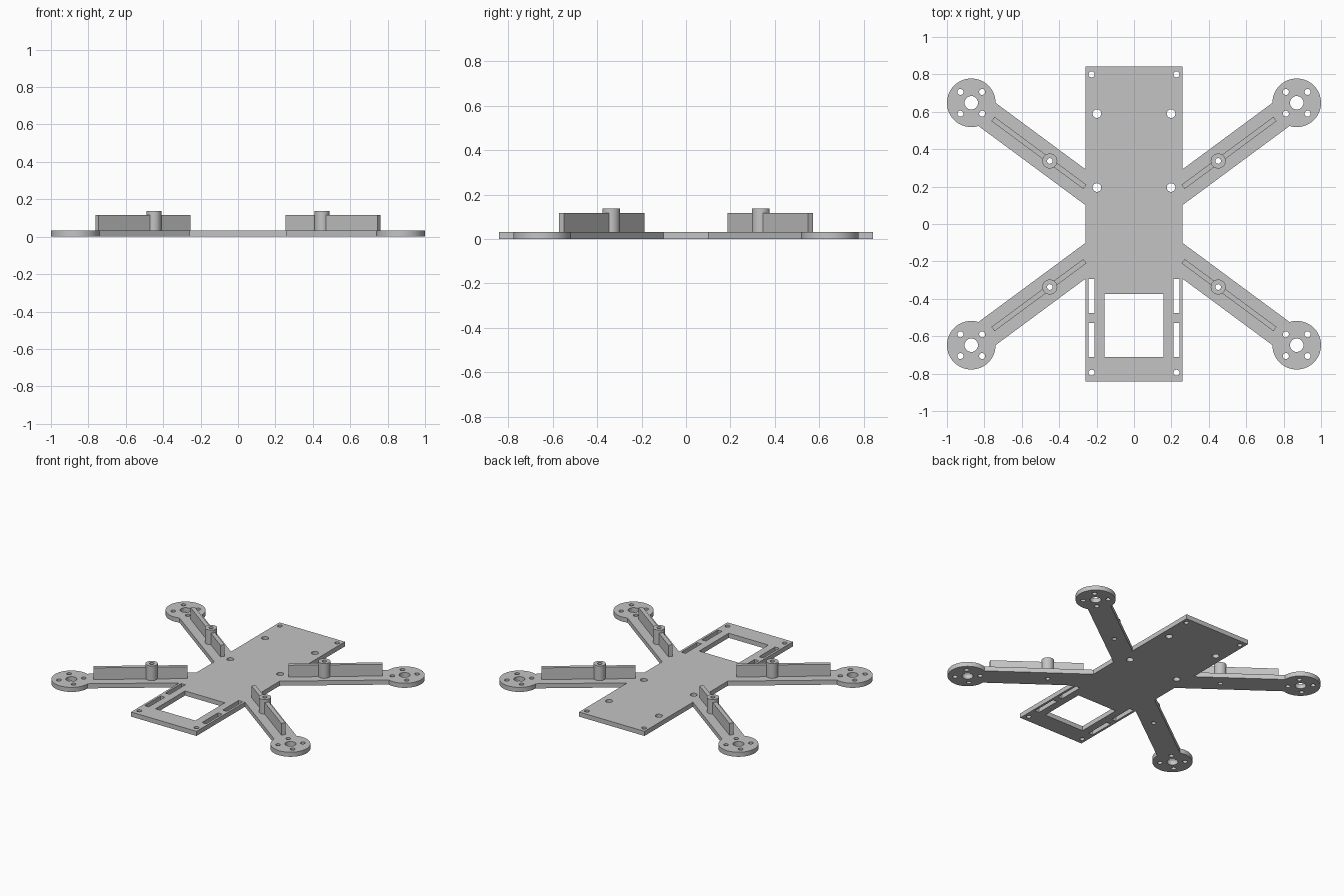
import bpy, bmesh
from math import sin, cos, asin, atan2, pi
from mathutils import Vector

if "Cube" in bpy.data.objects:
    bpy.data.objects.remove(bpy.data.objects["Cube"], do_unlink=True)

grey = bpy.data.materials.new("light_grey_plastic")
grey.use_nodes = True
color = (0.55, 0.55, 0.55, 1)
grey.diffuse_color = color
grey.node_tree.nodes["Principled BSDF"].inputs["Base Color"].default_value = color

PLATE = 0.033
BODY_X, BODY_Y = 0.26, 0.842
MOUNT = Vector((0.87, 0.648))
MOUNT_R, ARM_HALF = 0.13, 0.077
ANGLE = atan2(0.739, 1)
ALONG = Vector((cos(ANGLE), sin(ANGLE)))
ACROSS = Vector((-ALONG.y, ALONG.x))
POST = Vector((0.45, 0.337))


def arc(center, r, start=0.0, end=2 * pi, n=32):
    return [(center[0] + r * cos(start + (end - start) * i / n),
             center[1] + r * sin(start + (end - start) * i / n)) for i in range(n + 1)]


def circle(x, y, r, n=32):
    return arc((x, y), r, n=n)[:-1]


def rect(x0, x1, y0, y1):
    return [(x0, y0), (x1, y0), (x1, y1), (x0, y1)]


def flip(points, sx, sy):
    return [(sx * x, sy * y) for x, y in points]


def extrude_profile(name, loops, z0, z1):
    """Solid from an outline followed by its holes."""
    curve = bpy.data.curves.new(name, 'CURVE')
    curve.dimensions = '2D'
    curve.fill_mode = 'BOTH'
    curve.extrude = (z1 - z0) / 2
    for loop in loops:
        spline = curve.splines.new('POLY')
        spline.points.add(len(loop) - 1)
        for point, (x, y) in zip(spline.points, loop):
            point.co = (x, y, 0, 1)
        spline.use_cyclic_u = True
    obj = bpy.data.objects.new(name, curve)
    obj.location.z = (z0 + z1) / 2
    bpy.context.collection.objects.link(obj)
    bpy.ops.object.select_all(action='DESELECT')
    obj.select_set(True)
    bpy.context.view_layer.objects.active = obj
    bpy.ops.object.convert(target='MESH')
    obj = bpy.context.view_layer.objects.active
    bm = bmesh.new()
    bm.from_mesh(obj.data)
    bmesh.ops.remove_doubles(bm, verts=bm.verts, dist=1e-5)
    bmesh.ops.recalc_face_normals(bm, faces=bm.faces)
    bm.to_mesh(obj.data)
    bm.free()
    obj.data.materials.clear()
    obj.data.materials.append(grey)
    bpy.ops.object.shade_smooth_by_angle()
    return obj


# Frame outline: one quarter, mirrored around the centre
spread = asin(ARM_HALF / MOUNT_R)
root = MOUNT - ALONG * ((MOUNT.x - BODY_X) / ALONG.x)
root_half = ARM_HALF / cos(ANGLE)
quarter = [(BODY_X, root.y - root_half)]
quarter += arc(MOUNT, MOUNT_R, ANGLE + pi + spread, ANGLE + 3 * pi - spread, 48)
quarter += [(BODY_X, root.y + root_half), (BODY_X, BODY_Y)]
outline = (quarter + flip(quarter, -1, 1)[::-1]
           + flip(quarter, -1, -1) + flip(quarter, 1, -1)[::-1])

# Holes in the frame
holes = [rect(-0.158, 0.158, -0.71, -0.375)]
for sx in (1, -1):
    for y in (0.80, -0.795):
        holes.append(circle(sx * 0.227, y, 0.016))
    for y in (0.59, 0.195):
        holes.append(circle(sx * 0.198, y, 0.023))
    for y0, y1 in ((-0.475, -0.295), (-0.71, -0.528)):
        holes.append(flip(rect(0.211, 0.244, y0, y1), sx, 1))
    for sy in (1, -1):
        mx, my = sx * MOUNT.x, sy * MOUNT.y
        holes.append(circle(mx, my, 0.036))
        for dx in (-0.058, 0.058):
            for dy in (-0.058, 0.058):
                holes.append(circle(mx + dx, my + dy, 0.016))
        holes.append(circle(sx * POST.x, sy * POST.y, 0.015))
extrude_profile("frame_plate", [outline] + holes, 0, PLATE)

# Upright rib and hollow post on each arm
for sx, side in ((1, "left"), (-1, "right")):
    for sy, end in ((1, "back"), (-1, "front")):
        label = end + "_" + side
        px, py = sx * POST.x, sy * POST.y
        extrude_profile(label + "_post",
                        [circle(px, py, 0.04), circle(px, py, 0.015)], PLATE, 0.138)
        for part, a, b in (("inner", -0.233, -0.03), ("outer", 0.03, 0.378)):
            rib = [tuple(POST + ALONG * u + ACROSS * v) for u, v in rect(a, b, -0.014, 0.014)]
            extrude_profile(label + "_rib_" + part, [flip(rib, sx, sy)], PLATE, 0.117)
